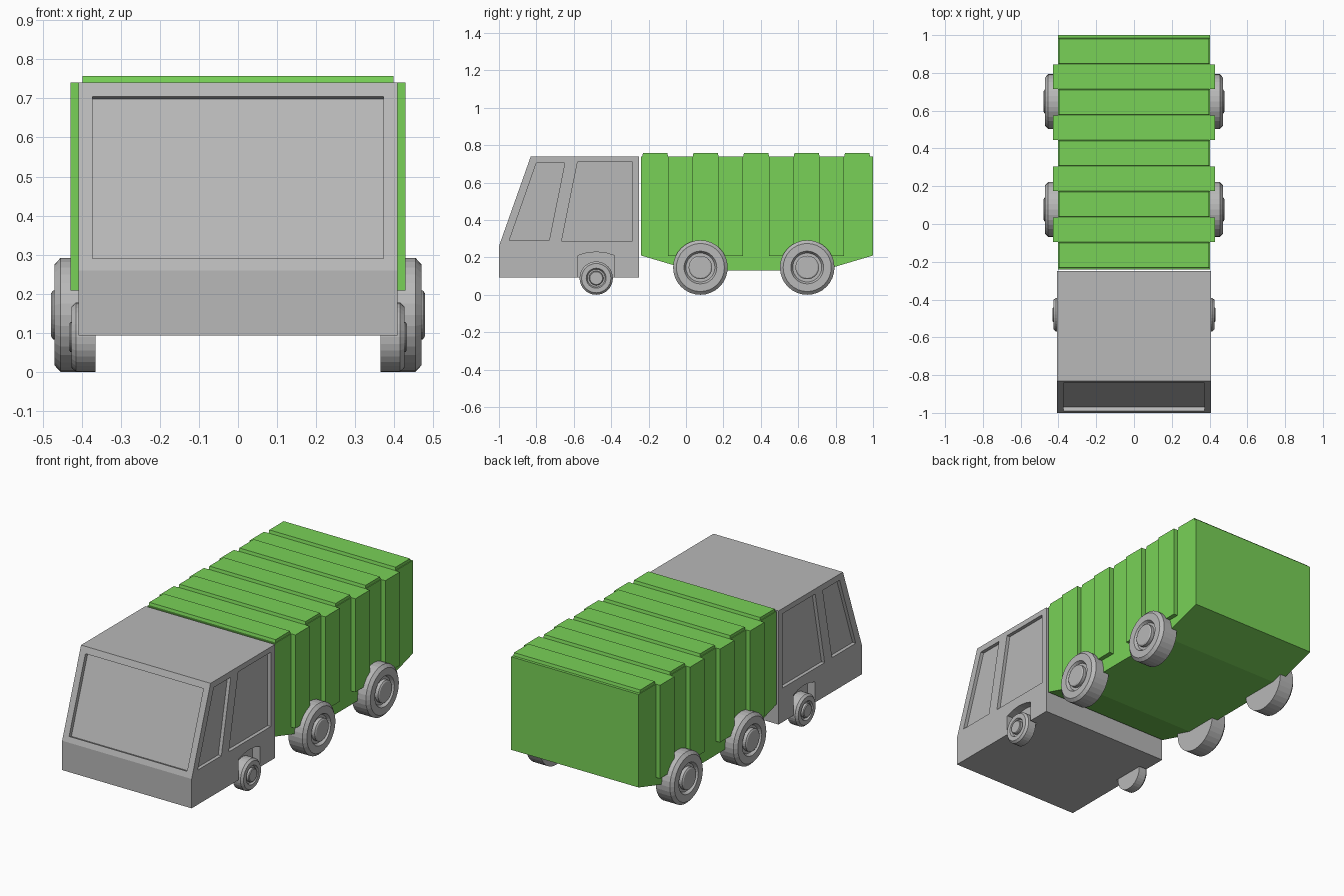
import bpy, bmesh, math

if "Cube" in bpy.data.objects:
    bpy.data.objects.remove(bpy.data.objects["Cube"])


def material(name, rgb):
    m = bpy.data.materials.new(name)
    m.diffuse_color = (*rgb, 1)
    m.use_nodes = True
    m.node_tree.nodes["Principled BSDF"].inputs["Base Color"].default_value = m.diffuse_color
    return m


GREY = material("light grey", (0.48, 0.48, 0.48))
GREEN = material("bright green", (0.19, 0.64, 0.095))


def prism(bm, profile, x0, x1):
    """Extrude a (y, z) profile from x0 to x1."""
    a = [bm.verts.new((x0, y, z)) for y, z in profile]
    b = [bm.verts.new((x1, y, z)) for y, z in profile]
    bm.faces.new(a)
    bm.faces.new(b[::-1])
    for i in range(len(a)):
        j = (i + 1) % len(a)
        bm.faces.new((a[i], b[i], b[j], a[j]))


def rect(y0, y1, z0, z1):
    return [(y0, z0), (y1, z0), (y1, z1), (y0, z1)]


def make(name, bm, mat):
    bmesh.ops.recalc_face_normals(bm, faces=bm.faces)
    me = bpy.data.meshes.new(name)
    bm.to_mesh(me)
    bm.free()
    me.materials.append(mat)
    ob = bpy.data.objects.new(name, me)
    bpy.context.collection.objects.link(ob)
    return ob


# Cab shell
bm = bmesh.new()
prism(bm, [(-1, 0.093), (-0.25, 0.093), (-0.25, 0.74), (-0.83, 0.74), (-1, 0.26)], -0.408, 0.408)
cab = make("cab", bm, GREY)

# Cutter: recessed windscreen, side windows and wheel arches
bm = bmesh.new()
ny, nz = -0.943, 0.334
low, high = (-0.989, 0.29), (-0.842, 0.705)
screen = [(p[0] + ny * d, p[1] + nz * d)
          for p, d in ((low, 0.06), (high, 0.06), (high, -0.022), (low, -0.022))]
prism(bm, screen, -0.372, 0.372)
front_window = [(-0.945, 0.29), (-0.732, 0.29), (-0.648, 0.705), (-0.80, 0.705)]
rear_window = [(-0.665, 0.287), (-0.287, 0.287), (-0.287, 0.71), (-0.58, 0.71)]
arch = [(-0.578, 0.0), (-0.383, 0.0), (-0.383, 0.21), (-0.43, 0.224),
        (-0.48, 0.229), (-0.53, 0.224), (-0.578, 0.21)]
for s in (-1, 1):
    prism(bm, front_window, s * 0.388, s * 0.5)
    prism(bm, rear_window, s * 0.388, s * 0.5)
    prism(bm, arch, s * 0.36, s * 0.5)
cutter = make("cab_cutter", bm, GREY)
cutter.hide_render = True
mod = cab.modifiers.new("recesses", 'BOOLEAN')
mod.operation = 'DIFFERENCE'
mod.solver = 'EXACT'
mod.object = cutter
bpy.context.view_layer.objects.active = cab
bpy.ops.object.modifier_apply(modifier=mod.name)
bpy.data.objects.remove(cutter)

# Cargo body with sloping underside
bm = bmesh.new()
prism(bm, [(-0.24, 0.21), (0.03, 0.13), (0.73, 0.13), (1, 0.21), (1, 0.74), (-0.24, 0.74)],
      -0.402, 0.402)
make("cargo_body", bm, GREEN)

# Roof ribs alternate with side ribs
bm = bmesh.new()
for i in range(5):
    y = -0.235 + 0.27 * i
    prism(bm, [(y, 0.735), (y + 0.14, 0.735), (y + 0.135, 0.757), (y + 0.005, 0.757)],
          -0.398, 0.398)
make("roof_ribs", bm, GREEN)
bm = bmesh.new()
for i in range(4):
    y = -0.095 + 0.27 * i
    for s in (-1, 1):
        prism(bm, rect(y, y + 0.13, 0.208, 0.74), s * 0.395, s * 0.428)
make("side_ribs", bm, GREEN)


def wheel(name, side, y, r, x_in, x_out, depth):
    """Lathe a wheel: radius fraction, and offset from the outer face."""
    prof = [(0, x_in), (1, x_in), (1, x_out - depth), (0.88, x_out), (0.60, x_out),
            (0.53, x_out - depth), (0.43, x_out - depth), (0.43, x_out + depth * 0.2),
            (0.38, x_out + depth * 0.5), (0, x_out + depth * 0.5)]
    bm = bmesh.new()
    vs = [bm.verts.new((side * x, y, r + f * r)) for f, x in prof]
    es = [bm.edges.new(p) for p in zip(vs, vs[1:])]
    bmesh.ops.spin(bm, geom=vs + es, cent=(0, y, r), axis=(1, 0, 0),
                   angle=math.tau, steps=32, use_duplicate=False)
    bmesh.ops.remove_doubles(bm, verts=bm.verts, dist=0.0005)
    make(name, bm, GREY)


# Wheels
for side, label in ((1, "right"), (-1, "left")):
    wheel("front_wheel_" + label, side, -0.48, 0.089, 0.365, 0.426, 0.012)
    wheel("middle_wheel_" + label, side, 0.077, 0.146, 0.365, 0.470, 0.016)
    wheel("rear_wheel_" + label, side, 0.648, 0.146, 0.365, 0.470, 0.016)
